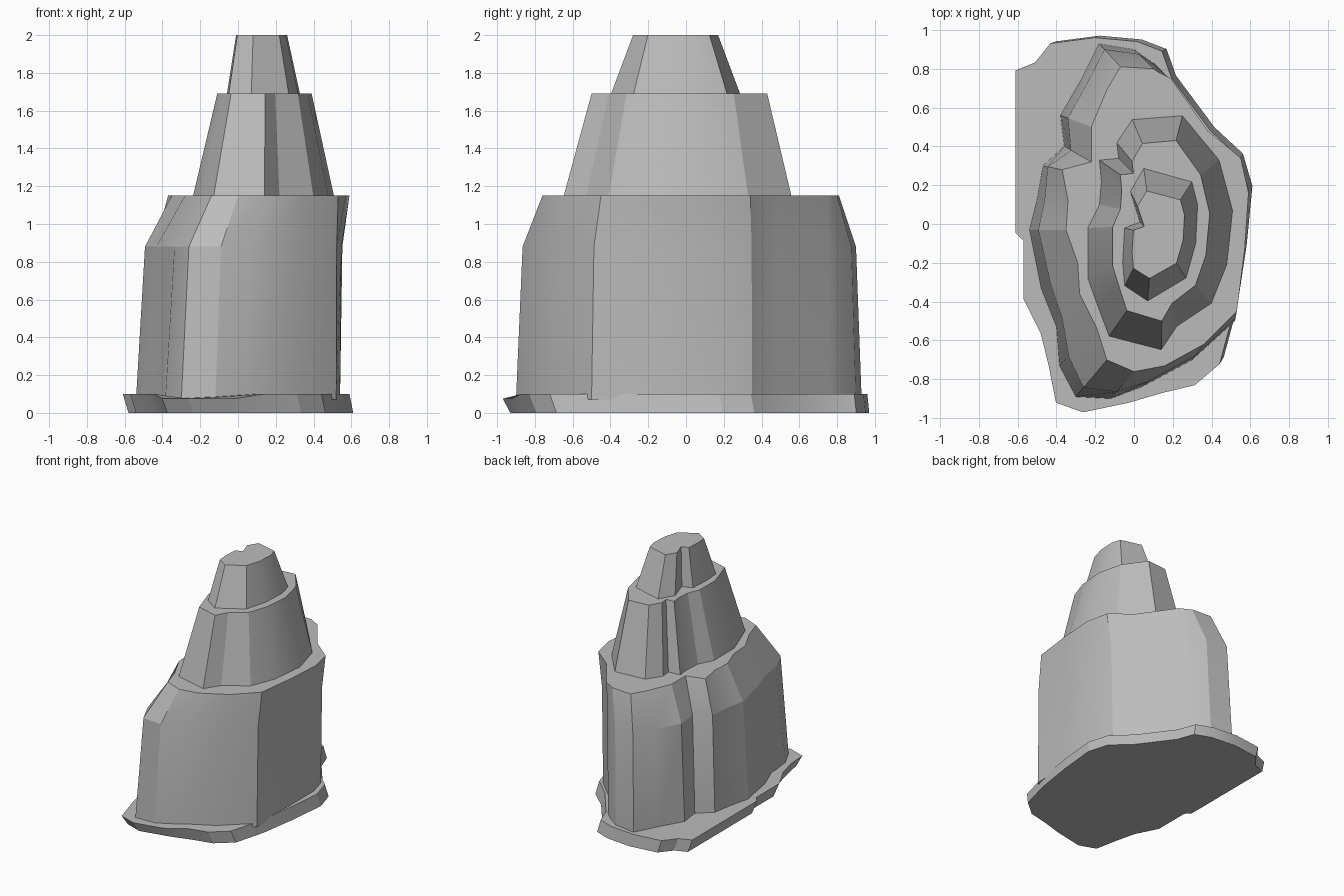
import bpy
import bmesh
import math

cube = bpy.data.objects.get("Cube")
if cube:
    bpy.data.objects.remove(cube, do_unlink=True)

# Single stone colour
stone = bpy.data.materials.new("grey_stone")
stone.use_nodes = True
stone.diffuse_color = (0.5, 0.5, 0.5, 1)
stone.node_tree.nodes["Principled BSDF"].inputs["Base Color"].default_value = (0.5, 0.5, 0.5, 1)


def fit(outline, x_range, y_range):
    """Rescale an outline so that it fills the given x and y ranges."""
    xs = [p[0] for p in outline]
    ys = [p[1] for p in outline]

    def remap(value, values, target):
        part = (value - min(values)) / (max(values) - min(values))
        return target[0] + part * (target[1] - target[0])

    return [(remap(x, xs, x_range), remap(y, ys, y_range)) for x, y in outline]


def blend(lower, upper, part):
    """Outline lying part of the way from the lower to the upper one."""
    return [(a[0] + (b[0] - a[0]) * part, a[1] + (b[1] - a[1]) * part)
            for a, b in zip(lower, upper)]


def at_height(outline, z):
    return [(x, y, z) for x, y in outline]


def loft(name, rings):
    """Join stacked rings into a closed solid with faceted sides."""
    bm = bmesh.new()
    loops = [[bm.verts.new(point) for point in ring] for ring in rings]
    count = len(loops[0])
    for low, high in zip(loops, loops[1:]):
        for i in range(count):
            j = (i + 1) % count
            bm.faces.new((low[i], low[j], high[j], high[i]))
    bm.faces.new(list(reversed(loops[0])))
    bm.faces.new(loops[-1])
    bmesh.ops.recalc_face_normals(bm, faces=bm.faces[:])
    mesh = bpy.data.meshes.new(name)
    bm.to_mesh(mesh)
    bm.free()
    mesh.materials.append(stone)
    obj = bpy.data.objects.new(name, mesh)
    bpy.context.collection.objects.link(obj)
    bpy.ops.object.select_all(action="DESELECT")
    obj.select_set(True)
    bpy.context.view_layer.objects.active = obj
    bpy.ops.object.shade_smooth_by_angle(angle=math.radians(20))
    return obj


# Ground slab, dipping a little along its front edge
slab = [(-.61, -.04), (-.57, -.08), (-.57, -.38), (-.48, -.56), (-.44, -.72),
        (-.4, -.92), (-.26, -.97), (-.02, -.92), (.15, -.87), (.32, -.83),
        (.45, -.72), (.52, -.46), (.57, -.13), (.6, .18), (.55, .35),
        (.4, .49), (.2, .76), (.15, .9), (.02, .95), (-.2, .97),
        (-.43, .94), (-.51, .84), (-.61, .8)]
slab_bottom = fit(slab, (-.58, .61), (-.93, .97))
slab_top = fit(slab, (-.61, .59), (-.97, .96))
loft("ground_slab", [
    at_height(slab_bottom, 0),
    [(x, y, .075 if y < -.85 and x < .1 else .1) for x, y in slab_top],
])

# Lower tier: steep wall with a sloping shoulder
wall_foot = [(-.54, -.03), (-.48, -.33), (-.4, -.53), (-.385, -.73), (-.3, -.89),
             (-.12, -.9), (.04, -.84), (.3, -.7), (.52, -.5), (.54, -.13),
             (.54, .2), (.5, .35), (.36, .49), (.17, .76), (.1, .83),
             (0, .9), (-.18, .93), (-.27, .75), (-.38, .56), (-.36, .4),
             (-.47, .3), (-.5, .13)]
wall_rim = [(-.35, -.03), (-.29, -.2), (-.28, -.36), (-.19, -.54), (-.14, -.7),
            (0, -.76), (.16, -.73), (.36, -.62), (.53, -.45), (.57, -.13),
            (.59, .16), (.55, .34), (.38, .48), (.19, .75), (.13, .78),
            (.1, .8), (-.07, .81), (-.14, .69), (-.22, .5), (-.22, .32),
            (-.37, .28), (-.34, .12)]
loft("lower_tier", [
    at_height(wall_foot, .07),
    at_height(blend(wall_foot, wall_rim, .25), .88),
    at_height(wall_rim, 1.15),
])

# Middle tier
middle = [(-.24, -.02), (-.24, -.28), (-.19, -.42), (-.13, -.58), (.14, -.65),
          (.22, -.53), (.4, -.41), (.48, -.21), (.51, .07), (.44, .33),
          (.25, .56), (-.01, .54), (-.09, .42), (-.08, .34), (-.18, .33),
          (-.17, .22), (-.18, .1)]
loft("middle_tier", [
    at_height(middle, 1.14),
    at_height(fit(middle, (-.11, .39), (-.5, .43)), 1.69),
])

# Top tier, with a narrow notch on one side
summit = [(-.05, -.02), (-.06, -.2), (-.05, -.32), (.07, -.4), (.27, -.28),
          (.32, -.1), (.33, .1), (.3, .22), (.05, .29), (-.02, .17), (.03, .01)]
loft("top_tier", [
    at_height(summit, 1.68),
    at_height(fit(summit, (-.01, .26), (-.28, .17)), 2),
])
